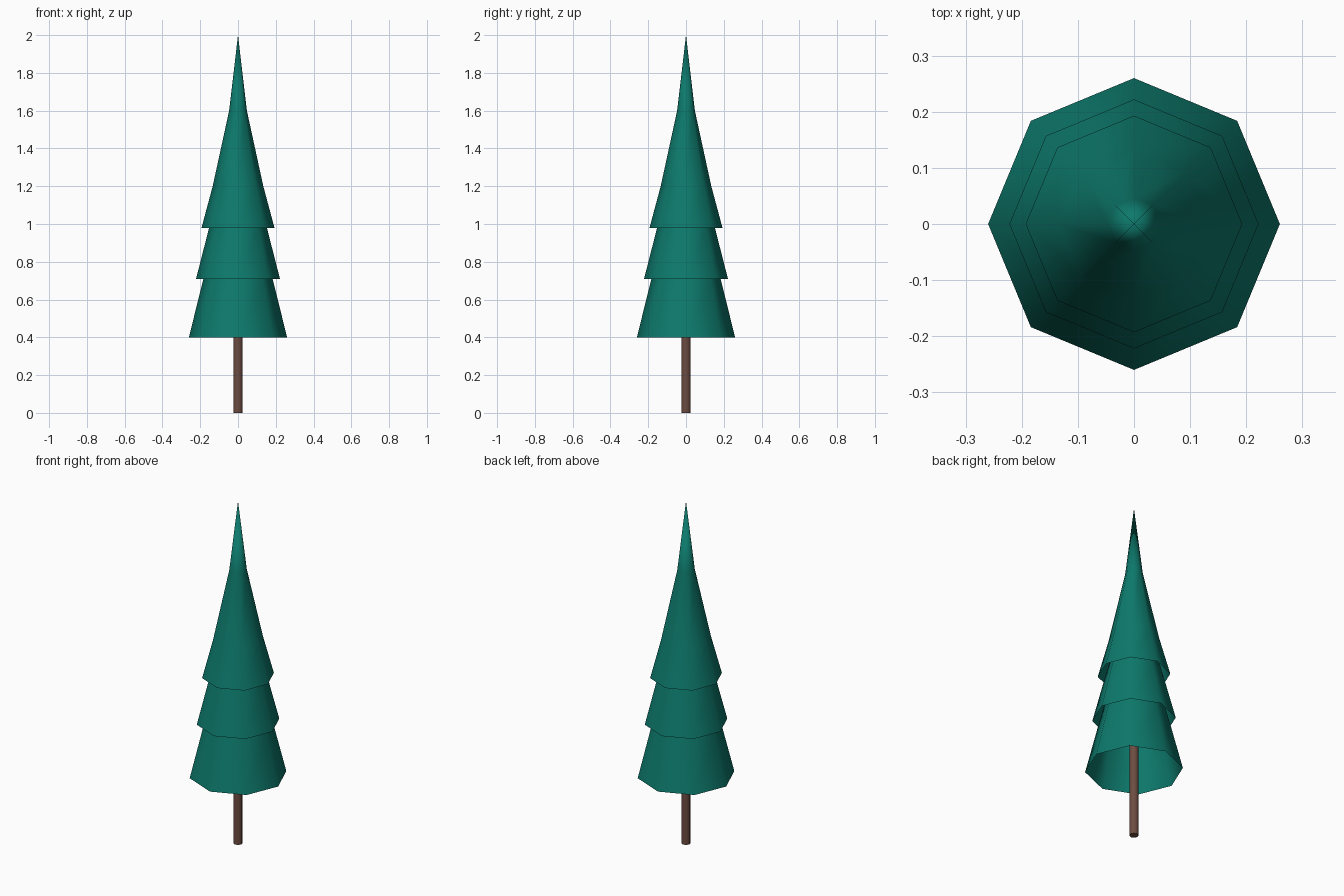
import bpy, bmesh, math

if "Cube" in bpy.data.objects:
    bpy.data.objects.remove(bpy.data.objects["Cube"])

def material(name, rgb):
    m = bpy.data.materials.new(name)
    m.diffuse_color = (*rgb, 1)
    m.use_nodes = True
    m.node_tree.nodes["Principled BSDF"].inputs["Base Color"].default_value = m.diffuse_color
    return m

green = material("pine green", (0.004, 0.19, 0.147))
brown = material("bark brown", (0.153, 0.073, 0.053))

def lathe(name, profile, mat, sides=8, cap=False):
    """Smooth low-poly revolve of (radius, z) points; radius 0 closes to a tip."""
    bm = bmesh.new()
    rings = []
    for r, z in profile:
        if r == 0:
            rings.append([bm.verts.new((0, 0, z))] * sides)
        else:
            rings.append([bm.verts.new((r * math.cos(math.tau * i / sides),
                                        r * math.sin(math.tau * i / sides), z))
                          for i in range(sides)])
    for a, b in zip(rings, rings[1:]):
        for i in range(sides):
            j = (i + 1) % sides
            loop = [a[i], a[j], b[j], b[i]]
            bm.faces.new(list(dict.fromkeys(loop))).smooth = True
    if cap:
        bm.faces.new(rings[0][::-1])
        bm.faces.new(rings[-1])
    me = bpy.data.meshes.new(name)
    bm.to_mesh(me)
    bm.free()
    me.materials.append(mat)
    ob = bpy.data.objects.new(name, me)
    bpy.context.collection.objects.link(ob)
    return ob

# Trunk, running up inside the hollow foliage
lathe("trunk", [(0.025, 0), (0.025, 0.8)], brown, cap=True)

# Open foliage skirts, each tucked under the one above
lathe("lower_foliage", [(0.26, 0.40), (0.183, 0.71), (0.15, 0.84)], green)
lathe("middle_foliage", [(0.222, 0.71), (0.153, 0.98), (0.115, 1.13)], green)
lathe("upper_foliage", [(0.193, 0.98), (0.134, 1.20), (0.047, 1.60), (0, 2.0)], green)
